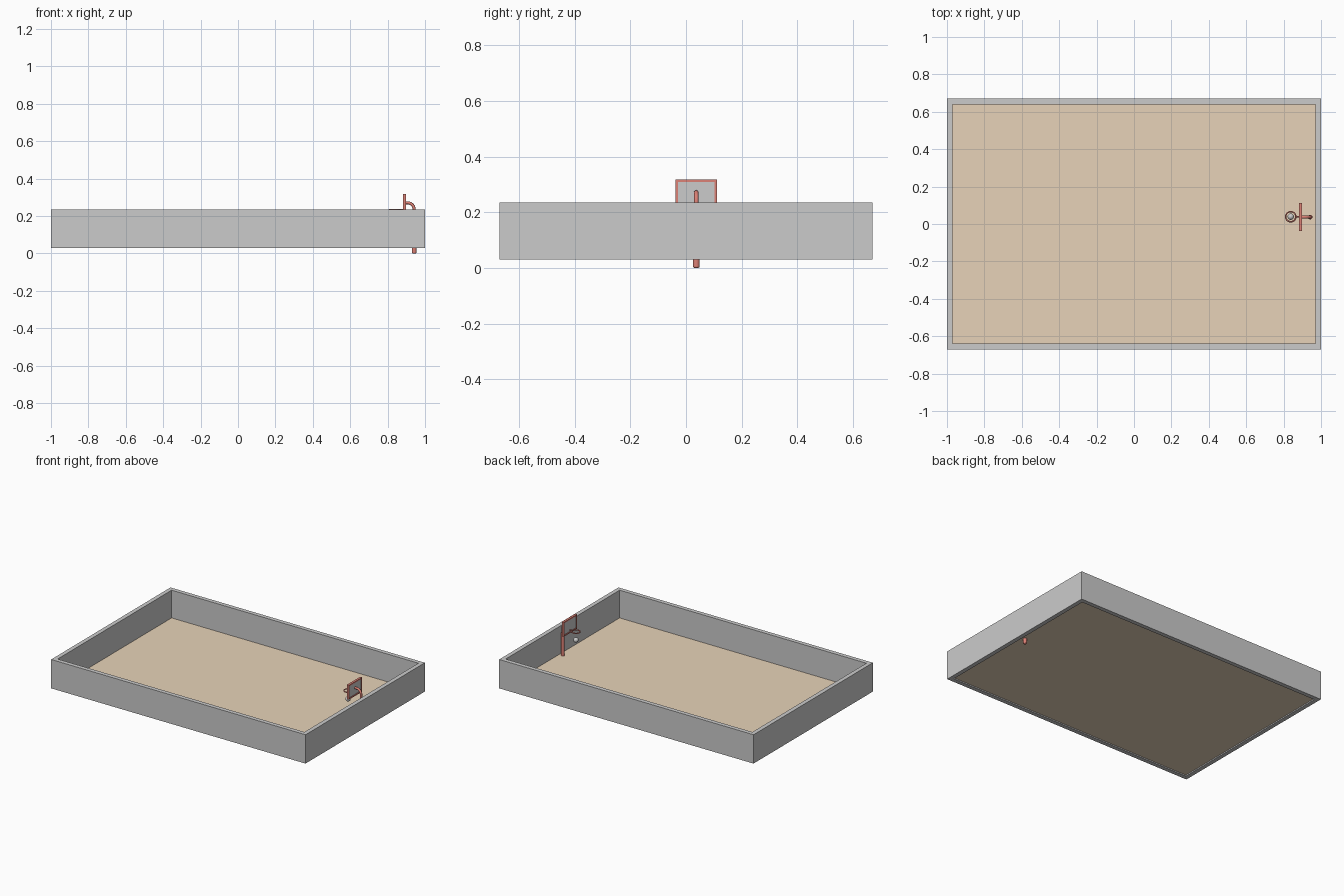
import bpy, bmesh, math
from mathutils import Vector

if "Cube" in bpy.data.objects:
    bpy.data.objects.remove(bpy.data.objects["Cube"])


def material(name, color):
    m = bpy.data.materials.new(name)
    m.diffuse_color = color
    m.use_nodes = True
    m.node_tree.nodes["Principled BSDF"].inputs["Base Color"].default_value = m.diffuse_color
    return m


RED = material("red_paint", (0.72, 0.22, 0.18, 1))
TAN = material("tan_floor", (0.80, 0.65, 0.48, 1))
CY = 0.037  # centre line of the hoop assembly


def finish(obj, name, mat=None, smooth=False):
    obj.name = name
    if mat:
        obj.data.materials.append(mat)
    if smooth:
        bpy.context.view_layer.objects.active = obj
        bpy.ops.object.select_all(action='DESELECT')
        obj.select_set(True)
        bpy.ops.object.shade_smooth_by_angle(angle=math.radians(40))
    return obj


def from_bmesh(bm, name, mat=None, smooth=False):
    bmesh.ops.recalc_face_normals(bm, faces=bm.faces)
    me = bpy.data.meshes.new(name)
    bm.to_mesh(me)
    bm.free()
    obj = bpy.data.objects.new(name, me)
    bpy.context.collection.objects.link(obj)
    return finish(obj, name, mat, smooth)


def frame(name, outer, inner, axis_map, lo, hi, mat=None):
    """Rectangular ring; outer/inner are (u0, v0, u1, v1), extruded lo..hi."""
    bm = bmesh.new()

    def loop(r, w):
        u0, v0, u1, v1 = r
        return [bm.verts.new(axis_map(u, v, w))
                for u, v in ((u0, v0), (u1, v0), (u1, v1), (u0, v1))]

    loops = [loop(outer, lo), loop(outer, hi), loop(inner, hi), loop(inner, lo)]
    for k in range(4):
        a, b = loops[k], loops[(k + 1) % 4]
        for i in range(4):
            j = (i + 1) % 4
            bm.faces.new((a[i], a[j], b[j], b[i]))
    return from_bmesh(bm, name, mat)


def tube(name, pts, r, mat):
    """Round bar swept along points, with closed ends."""
    cu = bpy.data.curves.new(name, 'CURVE')
    cu.dimensions = '3D'
    cu.bevel_depth = r
    cu.bevel_resolution = 4
    cu.use_fill_caps = True
    sp = cu.splines.new('POLY')
    sp.points.add(len(pts) - 1)
    for p, co in zip(sp.points, pts):
        p.co = (*co, 1)
    obj = bpy.data.objects.new(name, cu)
    bpy.context.collection.objects.link(obj)
    bpy.ops.object.select_all(action='DESELECT')
    bpy.context.view_layer.objects.active = obj
    obj.select_set(True)
    bpy.ops.object.convert(target='MESH')
    return finish(bpy.context.object, name, mat, True)


# Perimeter walls
frame("court_walls", (-1, -0.67, 1, 0.67), (-0.97, -0.64, 0.97, 0.64),
      lambda u, v, w: (u, v, w), 0.03, 0.235)

# Thin court floor just above the wall bottoms
bm = bmesh.new()
bm.faces.new([bm.verts.new((x, y, 0.038)) for x, y in
              ((-0.97, -0.64), (0.97, -0.64), (0.97, 0.64), (-0.97, 0.64))])
from_bmesh(bm, "court_floor", TAN)

# Backboard: red frame around a thinner grey panel
b_out = (-0.038, 0.215, 0.112, 0.317)
b_in = (-0.029, 0.224, 0.103, 0.308)
frame("backboard_frame", b_out, b_in, lambda u, v, w: (w, u, v), 0.882, 0.898, RED)
bpy.ops.mesh.primitive_cube_add(size=1, location=(0.89, CY, 0.266))
panel = bpy.context.object
panel.scale = (0.008, 0.134, 0.086)
finish(panel, "backboard_panel")

# Pole: thick lower post with eased ends
bpy.ops.mesh.primitive_cylinder_add(vertices=24, radius=0.012, depth=0.2,
                                    location=(0.942, CY, 0.1))
post = bpy.context.object
bev = post.modifiers.new("bevel", 'BEVEL')
bev.width = 0.005
bev.segments = 3
finish(post, "lower_post", RED, True)

# Curved upper arm reaching to the backboard
R = 0.036
arc = [Vector((0.942 - R + R * math.cos(a), CY, 0.235 + R * math.sin(a)))
       for a in [math.pi / 2 * i / 10 for i in range(11)]]
tube("upper_arm", [Vector((0.942, CY, 0.19))] + arc + [Vector((0.89, CY, 0.271))],
     0.008, RED)

# Hoop ring and its bracket
bpy.ops.mesh.primitive_torus_add(location=(0.838, CY + 0.002, 0.235), major_radius=0.027,
                                 minor_radius=0.004, major_segments=32, minor_segments=10)
finish(bpy.context.object, "hoop_ring", RED, True)
tube("hoop_bracket", [(0.866, CY + 0.002, 0.235), (0.886, CY + 0.002, 0.235)], 0.004, RED)

# Ball dropping through the hoop
bpy.ops.mesh.primitive_uv_sphere_add(segments=24, ring_count=12, radius=0.017,
                                     location=(0.838, CY + 0.002, 0.176))
finish(bpy.context.object, "ball", None, True)
